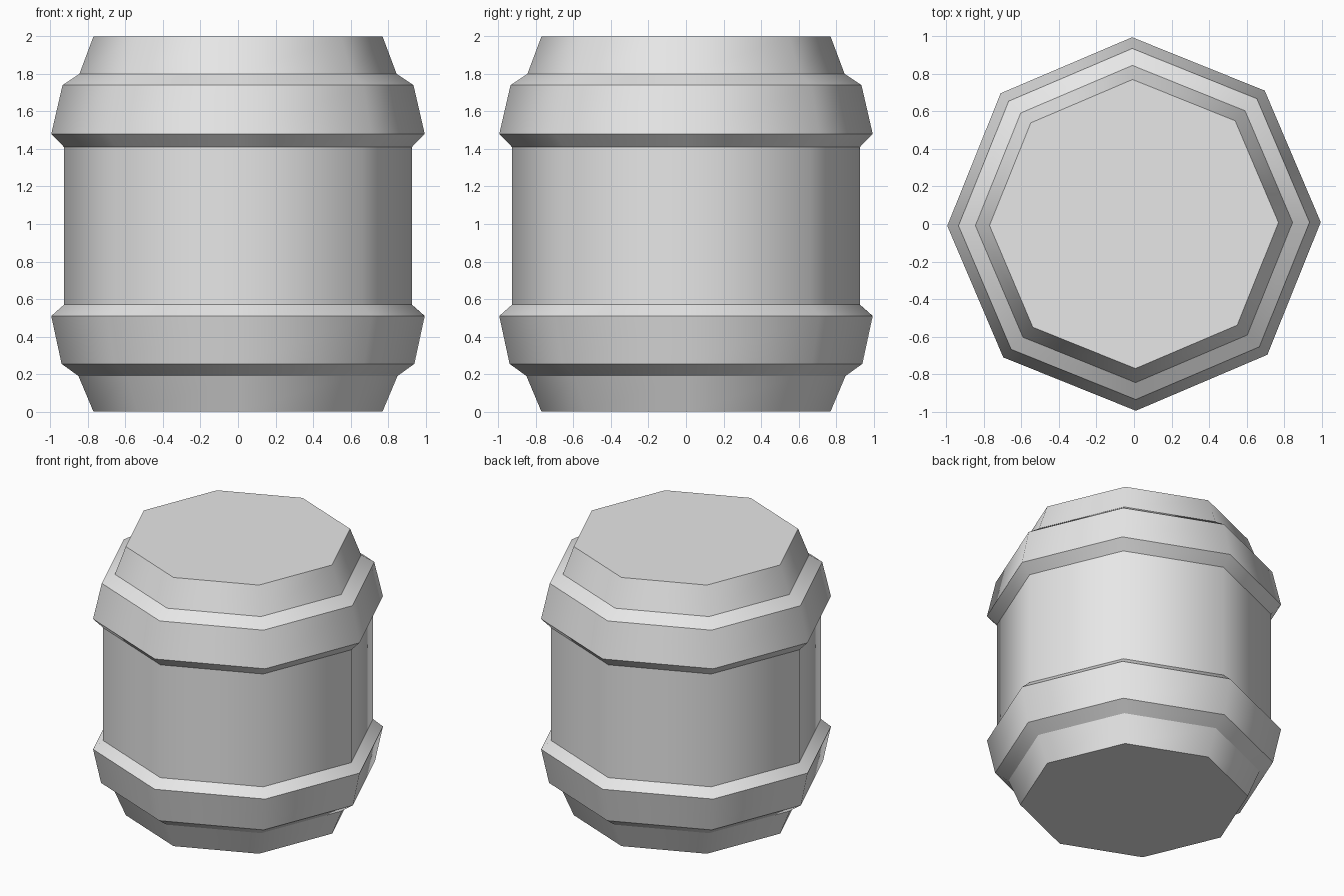
import bpy, bmesh
from math import cos, sin, pi

cube = bpy.data.objects.get("Cube")
if cube:
    bpy.data.objects.remove(cube, do_unlink=True)

SIDES = 8
TURN = 0.01  # slight twist of the octagon

grey = bpy.data.materials.new("barrel grey")
grey.use_nodes = True
grey.diffuse_color = (0.8, 0.8, 0.8, 1)
grey.node_tree.nodes["Principled BSDF"].inputs["Base Color"].default_value = (0.8, 0.8, 0.8, 1)


def lathe(name, profile, cap=None):
    """Eight-sided shell from (radius, height) pairs, smooth around, sharp at each ring."""
    bm = bmesh.new()
    rings = []
    for r, z in profile:
        angles = [TURN + 2 * pi * i / SIDES for i in range(SIDES)]
        rings.append([bm.verts.new((r * cos(a), r * sin(a), z)) for a in angles])
    for low, high in zip(rings, rings[1:]):
        for i in range(SIDES):
            j = (i + 1) % SIDES
            bm.faces.new((low[i], low[j], high[j], high[i])).smooth = True
    if cap == "top":
        bm.faces.new(rings[-1])
    elif cap == "bottom":
        bm.faces.new(rings[0][::-1])
    for e in bm.edges:
        if abs(e.verts[0].co.z - e.verts[1].co.z) < 0.001:
            e.smooth = False
    mesh = bpy.data.meshes.new(name)
    bm.to_mesh(mesh)
    bm.free()
    mesh.materials.append(grey)
    obj = bpy.data.objects.new(name, mesh)
    bpy.context.collection.objects.link(obj)
    return obj


# Tapered ends, closed by flat caps
lathe("lower_end", [(0.77, 0), (0.85, 0.19)], cap="bottom")
lathe("upper_end", [(0.845, 1.8), (0.77, 2)], cap="top")

# Straight wall between the bands
lathe("wall", [(0.927, 0.57), (0.927, 1.41)])

# Flared bands with bevelled edges
lathe("lower_band", [(0.85, 0.19), (0.94, 0.255), (0.995, 0.51), (0.927, 0.57)])
lathe("upper_band", [(0.927, 1.41), (0.995, 1.48), (0.935, 1.74), (0.845, 1.8)])
